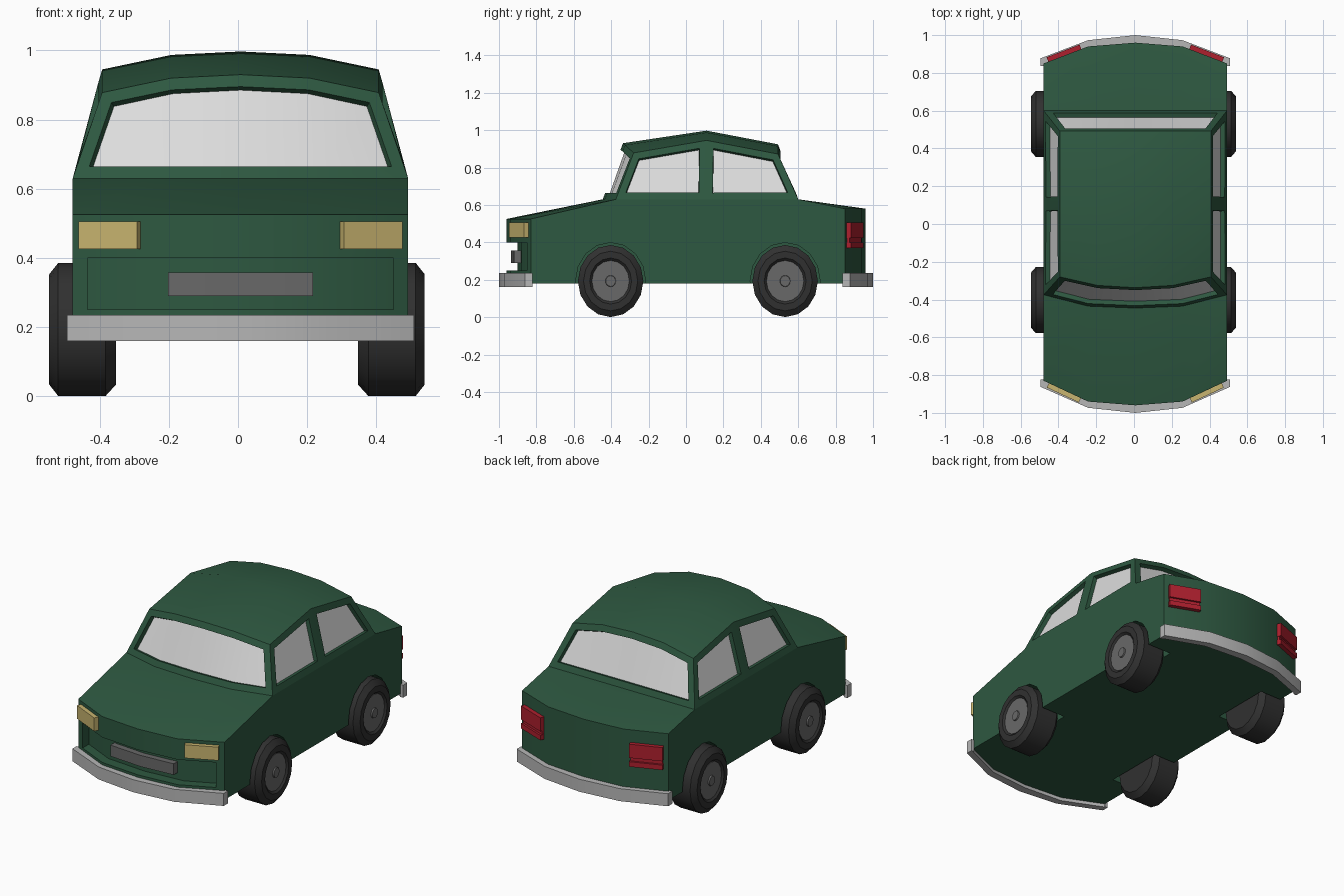
import bpy, bmesh, math
from mathutils import Vector, Matrix

if "Cube" in bpy.data.objects:
    bpy.data.objects.remove(bpy.data.objects["Cube"])

CX = 0.007       # centre line of the body shell
STRETCH = 1.1    # wheels are slightly taller than long


def material(name, r, g, b):
    m = bpy.data.materials.new(name)
    m.use_nodes = True
    m.diffuse_color = (r, g, b, 1)
    bsdf = next(n for n in m.node_tree.nodes if n.type == 'BSDF_PRINCIPLED')
    bsdf.inputs["Base Color"].default_value = (r, g, b, 1)
    bsdf.inputs["Roughness"].default_value = 0.6
    return m


GREEN = material("dark green paint", 0.027, 0.098, 0.052)
GLASS = material("pale glass", 0.72, 0.72, 0.72)
CHROME = material("light grey metal", 0.47, 0.47, 0.47)
GREY = material("mid grey metal", 0.14, 0.14, 0.14)
RUBBER = material("black rubber", 0.03, 0.03, 0.03)
YELLOW = material("pale yellow lamp", 0.58, 0.46, 0.16)
RED = material("red lamp", 0.42, 0.014, 0.027)


def finish(name, bm, *mats):
    bmesh.ops.recalc_face_normals(bm, faces=bm.faces)
    mesh = bpy.data.meshes.new(name)
    bm.to_mesh(mesh)
    bm.free()
    ob = bpy.data.objects.new(name, mesh)
    bpy.context.collection.objects.link(ob)
    for m in mats:
        mesh.materials.append(m)
    return ob


def smooth(ob):
    bpy.ops.object.select_all(action='DESELECT')
    ob.select_set(True)
    bpy.context.view_layer.objects.active = ob
    bpy.ops.object.shade_smooth_by_angle(angle=math.radians(30))


def both_sides(half):
    """Complete a list of points running outward from x = 0."""
    return [(-x, *rest) for x, *rest in reversed(half[1:])] + half


def loft(bm, stations):
    """Skin between open rows of points; returns vertices and faces by row."""
    grid = [[bm.verts.new((x + CX, y, z)) for x, y, z in s] for s in stations]
    strips = []
    for j in range(len(grid[0]) - 1):
        strips.append([bm.faces.new((a[j], b[j], b[j + 1], a[j + 1]))
                       for a, b in zip(grid, grid[1:])])
    return grid, strips


def curved_band(name, outer, inner, z0, z1, mat):
    """Solid strip following a plan curve."""
    bm = bmesh.new()
    stations = []
    for (xo, yo), (xi, yi) in zip(both_sides(outer), both_sides(inner)):
        stations.append([(xo, yo, z0), (xo, yo, z1), (xi, yi, z1), (xi, yi, z0), (xo, yo, z0)])
    grid, _ = loft(bm, stations)
    bm.faces.new(grid[0][:4])
    bm.faces.new(grid[-1][:4])
    bmesh.ops.remove_doubles(bm, verts=bm.verts, dist=0.0001)
    return finish(name, bm, mat)


def cut(target, cutter):
    cutter.hide_render = True
    mod = target.modifiers.new("cut", 'BOOLEAN')
    mod.operation = 'DIFFERENCE'
    mod.solver = 'EXACT'
    mod.object = cutter
    bpy.context.view_layer.objects.active = target
    bpy.ops.object.modifier_apply(modifier=mod.name)
    bpy.data.objects.remove(cutter)


def lathe(name, profile, side, y, mat):
    """Spin (x, radius) points round a wheel axle."""
    bm = bmesh.new()
    n = 16
    rings = []
    for x, r in profile:
        rings.append([bm.verts.new((side * x - 0.003, y + r * math.sin(math.tau * k / n),
                                    0.193 + STRETCH * r * math.cos(math.tau * k / n)))
                      for k in range(n)])
    for a, b in zip(rings, rings[1:]):
        for k in range(n):
            bm.faces.new((a[k], a[(k + 1) % n], b[(k + 1) % n], b[k]))
    bm.faces.new(rings[0])
    bm.faces.new(rings[-1])
    return finish(name, bm, mat)


# Lower body: side profile lofted across the width
bm = bmesh.new()
shell = []
for x, nose, cowl, tail in both_sides([(0, -0.96, -0.445, 0.96), (0.25, -0.94, -0.435, 0.94),
                                       (0.485, -0.83, -0.375, 0.85)]):
    shell.append([(x, nose, 0.18), (x, nose, 0.525), (x, cowl, 0.63), (x, 0.6, 0.63),
                  (x, tail, 0.58), (x, tail, 0.18), (x, nose, 0.18)])
grid, _ = loft(bm, shell)
bm.faces.new(grid[0][:6])
bm.faces.new(grid[-1][:6])
bmesh.ops.remove_doubles(bm, verts=bm.verts, dist=0.0001)
body = finish("body", bm, GREEN)

# Grille recess and wheel arches
cut(body, curved_band("grille_cutter", [(0, -1.1), (0.25, -1.1), (0.443, -1.1)],
                      [(0, -0.9), (0.25, -0.88), (0.443, -0.79)], 0.25, 0.4, GREEN))
AXLES = {"front": -0.403, "rear": 0.53}
SIDES = {"left": 1, "right": -1}
for y in AXLES.values():
    for s in SIDES.values():
        cut(body, lathe("arch_cutter", [(0.335, 0.187), (0.7, 0.187)], s, y, GREEN))
smooth(body)

# Cabin: roof, pillars and recessed windows
bm = bmesh.new()
rows = []
for base_x, roof_x, base_y, roof_y, drop in both_sides([(0, 0, -0.445, -0.337, 0),
                                                        (0.25, 0.2, -0.435, -0.325, 0.01),
                                                        (0.485, 0.4, -0.375, -0.28, 0.052)]):
    if base_x < 0:
        roof_x = -abs(roof_x)
    rows.append([(base_x, base_y, 0.63), (roof_x, roof_y, 0.93 - drop),
                 (roof_x, 0.11, 0.997 - drop), (roof_x, 0.492, 0.924 - drop),
                 (base_x, 0.6, 0.63)])
grid, strips = loft(bm, rows)
windows = [strips[0], strips[3]]
feet = []
for end in (grid[0], grid[-1]):
    foot = bm.verts.new((end[0].co.x, 0.105, 0.63))
    feet.append(foot)
    windows.append([bm.faces.new((end[0], foot, end[2], end[1]))])
    windows.append([bm.faces.new((foot, end[4], end[3], end[2]))])
bm.faces.new([g[0] for g in grid] + [feet[1]] + [g[4] for g in reversed(grid)] + [feet[0]])
bmesh.ops.recalc_face_normals(bm, faces=bm.faces)
for pane in windows:
    bmesh.ops.inset_region(bm, faces=pane, thickness=0.037, use_even_offset=True, use_boundary=True)
    bmesh.ops.inset_region(bm, faces=pane, thickness=0.002, depth=-0.024,
                           use_even_offset=True, use_boundary=True)
    for f in pane:
        f.material_index = 1
smooth(finish("cabin", bm, GREEN, GLASS))

# Bumpers and grille bar
for name, s, shift in (("front_bumper", -1, 0), ("rear_bumper", 1, 0.015)):
    smooth(curved_band(name,
                       [(0, s), (0.25, s * 0.973), (0.502, s * (0.862 + shift)),
                        (0.502, s * (0.822 + shift))],
                       [(0, s * 0.95), (0.25, s * 0.93), (0.483, s * (0.828 + shift)),
                        (0.483, s * (0.822 + shift))],
                       0.16, 0.235, CHROME))
smooth(curved_band("grille_bar", [(0, -0.935), (0.21, -0.92)], [(0, -0.895), (0.21, -0.88)],
                   0.29, 0.357, GREY))


def lamp(name, side, end, z0, z1, depth, mat, width=0.187):
    """Box lying against the slanted corner of the nose or tail."""
    y = 0.882 if end < 0 else 0.892
    angle = math.atan2(0.11 if end < 0 else 0.09, 0.235)
    bm = bmesh.new()
    bmesh.ops.create_cube(bm, size=1)
    bm.transform(Matrix.Translation((CX + side * 0.373, end * y, (z0 + z1) / 2))
                 @ Matrix.Rotation(-side * end * angle, 4, 'Z')
                 @ Matrix.Diagonal((width, depth * 2, z1 - z0, 1)))
    finish(name, bm, mat)


# Lamps and wheels
for side_name, s in SIDES.items():
    lamp(side_name + "_headlight", s, -1, 0.425, 0.505, 0.026, YELLOW)
    lamp(side_name + "_tail_light", s, 1, 0.423, 0.505, 0.026, RED)
    lamp(side_name + "_reverse_light", s, 1, 0.37, 0.4, 0.026, RED)
    lamp(side_name + "_tail_light_base", s, 1, 0.372, 0.5, 0.014, RED, 0.18)
    for axle, y in AXLES.items():
        prefix = f"{axle}_{side_name}_"
        smooth(lathe(prefix + "tyre", [(0.35, 0.145), (0.38, 0.175), (0.517, 0.175),
                                       (0.543, 0.145), (0.543, 0.112), (0.53, 0.1)], s, y, RUBBER))
        smooth(lathe(prefix + "hub", [(0.5, 0.1), (0.534, 0.1), (0.534, 0.028),
                                      (0.542, 0.026)], s, y, GREY))
